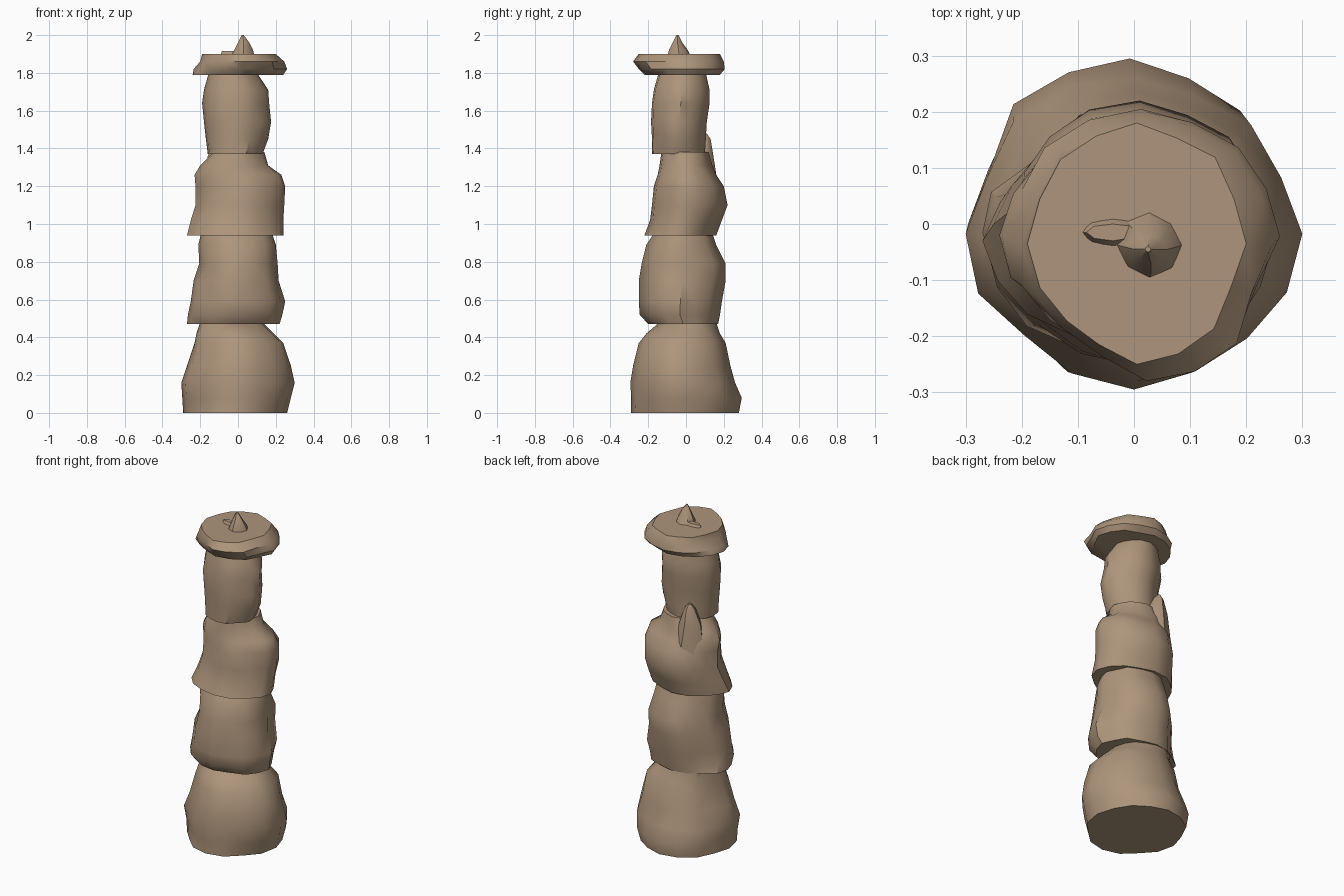
import bpy, bmesh, math, random

mat = bpy.data.materials.new("sandstone")
mat.diffuse_color = (0.42, 0.30, 0.20, 1)


def rock(name, rings, seed, sides=16, rough=0.09):
    """Lumpy stone lofted through rings of (z, xmin, xmax, ymin, ymax)."""
    rnd = random.Random(seed)
    bm = bmesh.new()
    # vertical creases shared by all rings, plus finer per-ring chips
    crease = [1 - rough * rnd.random() for _ in range(sides)]
    loops = []
    for z, x0, x1, y0, y1 in rings:
        loop = []
        for i in range(sides):
            a = 2 * math.pi * i / sides
            c, s = math.cos(a), math.sin(a)
            k = 1.0
            if i % (sides // 4):
                k = 1.04 * crease[i] * (1 - rough * 0.5 * rnd.random())
            cx, cy = (x0 + x1) / 2, (y0 + y1) / 2
            loop.append(bm.verts.new((cx + c * k * (x1 - x0) / 2,
                                      cy + s * k * (y1 - y0) / 2, z)))
        loops.append(loop)
    for a, b in zip(loops, loops[1:]):
        for i in range(sides):
            j = (i + 1) % sides
            bm.faces.new((a[i], a[j], b[j], b[i]))
    bm.faces.new(loops[0][::-1])
    bm.faces.new(loops[-1])
    bmesh.ops.triangulate(bm, faces=[f for f in bm.faces if len(f.verts) == 4])
    me = bpy.data.meshes.new(name)
    bm.to_mesh(me)
    bm.free()
    ob = bpy.data.objects.new(name, me)
    bpy.context.collection.objects.link(ob)
    me.materials.append(mat)
    bpy.ops.object.select_all(action='DESELECT')
    ob.select_set(True)
    bpy.context.view_layer.objects.active = ob
    bpy.ops.object.shade_smooth_by_angle(angle=math.radians(40))
    return ob


# Stacked stones of the pillar
rock("base_stone", [
    (0.00, -0.29, 0.26, -0.29, 0.28),
    (0.08, -0.295, 0.28, -0.29, 0.295),
    (0.16, -0.30, 0.30, -0.295, 0.26),
    (0.25, -0.27, 0.28, -0.28, 0.235),
    (0.37, -0.23, 0.24, -0.25, 0.21),
    (0.42, -0.22, 0.19, -0.21, 0.18),
    (0.48, -0.20, 0.13, -0.14, 0.16)], 3)

rock("lower_stone", [
    (0.47, -0.27, 0.22, -0.20, 0.17),
    (0.52, -0.265, 0.235, -0.245, 0.18),
    (0.59, -0.25, 0.25, -0.25, 0.19),
    (0.70, -0.235, 0.215, -0.25, 0.21),
    (0.79, -0.205, 0.21, -0.235, 0.21),
    (0.89, -0.21, 0.20, -0.21, 0.16),
    (0.95, -0.195, 0.18, -0.17, 0.14)], 8)

rock("middle_stone", [
    (0.94, -0.27, 0.24, -0.22, 0.16),
    (1.02, -0.25, 0.24, -0.19, 0.19),
    (1.10, -0.225, 0.245, -0.18, 0.22),
    (1.20, -0.225, 0.25, -0.17, 0.20),
    (1.26, -0.23, 0.23, -0.15, 0.16),
    (1.31, -0.20, 0.16, -0.14, 0.14),
    (1.38, -0.13, 0.14, -0.13, 0.12)], 14)

# Splinter of the middle stone rising behind the upper stone
rock("back_splinter", [
    (1.20, -0.18, 0.02, 0.00, 0.17),
    (1.36, -0.16, -0.02, 0.03, 0.145),
    (1.45, -0.125, -0.06, 0.06, 0.13),
    (1.48, -0.105, -0.085, 0.09, 0.11)], 5, sides=8)

rock("upper_stone", [
    (1.37, -0.16, 0.13, -0.18, 0.10),
    (1.45, -0.17, 0.16, -0.18, 0.105),
    (1.54, -0.18, 0.175, -0.185, 0.11),
    (1.64, -0.19, 0.165, -0.18, 0.125),
    (1.71, -0.18, 0.16, -0.17, 0.125),
    (1.80, -0.155, 0.10, -0.145, 0.105)], 21)

# Flat overhanging cap stone
rock("cap_stone", [
    (1.79, -0.24, 0.24, -0.22, 0.18),
    (1.82, -0.235, 0.26, -0.25, 0.205),
    (1.86, -0.20, 0.245, -0.28, 0.20),
    (1.90, -0.19, 0.20, -0.25, 0.18)], 30, rough=0.1)

# Pointed tip with a low ridge on its left
rock("tip", [
    (1.88, -0.04, 0.09, -0.10, 0.03),
    (1.92, -0.02, 0.08, -0.09, 0.01),
    (1.96, 0.00, 0.06, -0.07, -0.02),
    (2.00, 0.02, 0.03, -0.05, -0.04)], 2, sides=8)
rock("tip_ridge", [
    (1.88, -0.10, 0.03, -0.05, 0.02),
    (1.915, -0.085, 0.01, -0.03, 0.0)], 4, sides=8)
